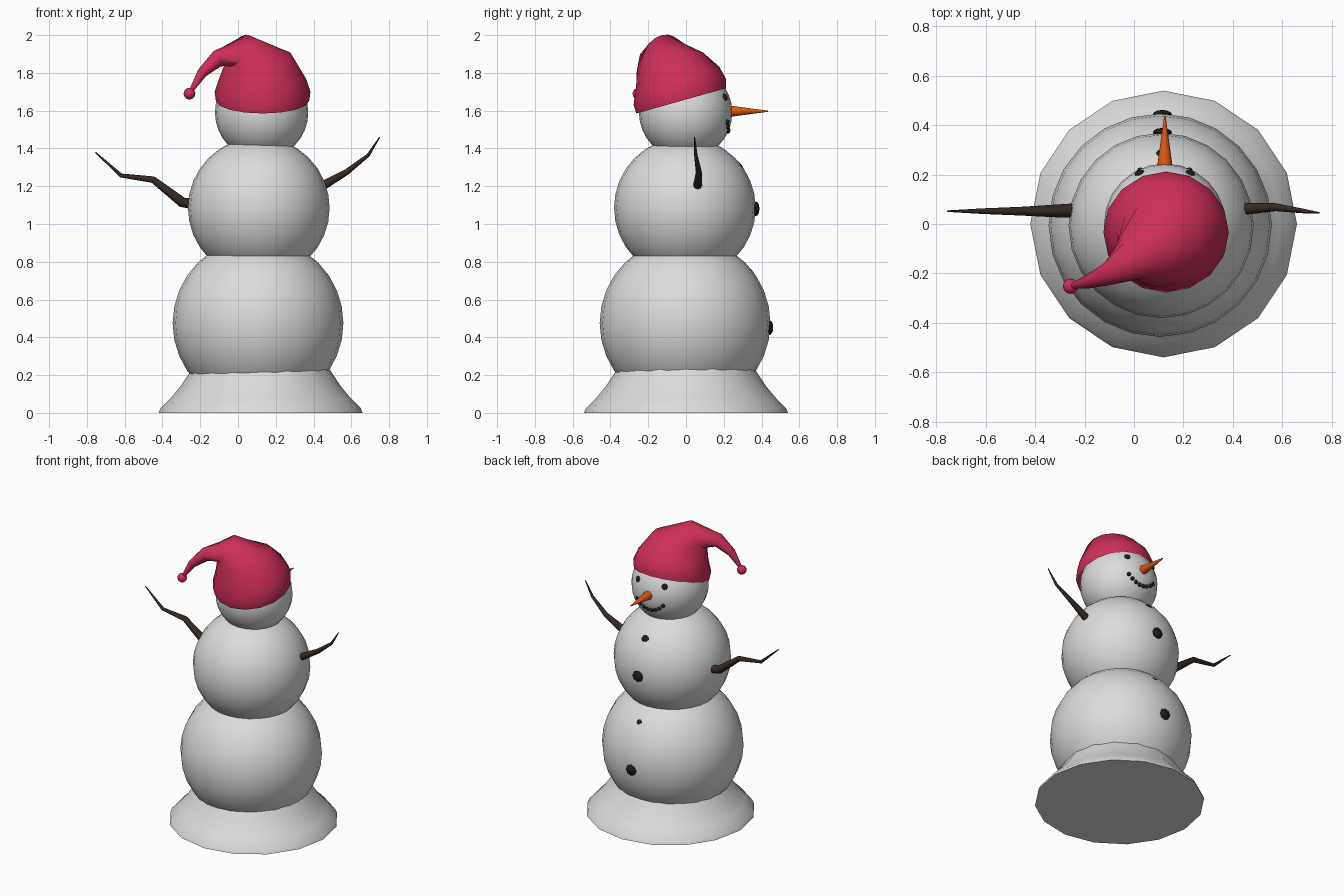
import bpy, bmesh, math
from mathutils import Vector, Matrix

if "Cube" in bpy.data.objects:
    bpy.data.objects.remove(bpy.data.objects["Cube"])


def material(name, rgb):
    m = bpy.data.materials.new(name)
    m.diffuse_color = (*rgb, 1)
    m.use_nodes = True
    m.node_tree.nodes["Principled BSDF"].inputs["Base Color"].default_value = m.diffuse_color
    return m


SNOW = material("snow white", (0.72, 0.72, 0.72))
RED = material("hat crimson", (0.62, 0.028, 0.10))
ORANGE = material("carrot orange", (0.74, 0.10, 0.006))
BARK = material("branch brown", (0.04, 0.022, 0.016))
COAL = material("coal black", (0.012, 0.012, 0.012))


def finish(name, bm, mat, smooth=True):
    bmesh.ops.recalc_face_normals(bm, faces=bm.faces)
    me = bpy.data.meshes.new(name)
    bm.to_mesh(me)
    bm.free()
    ob = bpy.data.objects.new(name, me)
    bpy.context.collection.objects.link(ob)
    me.materials.append(mat)
    if smooth:
        bpy.ops.object.select_all(action='DESELECT')
        ob.select_set(True)
        bpy.context.view_layer.objects.active = ob
        bpy.ops.object.shade_smooth_by_angle(angle=math.radians(50))
    return ob


def ball(name, center, r, mat, seg=24, rings=16, depth=None, direction=None):
    """Sphere, or a pebble flattened to depth along a direction."""
    bm = bmesh.new()
    bmesh.ops.create_uvsphere(bm, u_segments=seg, v_segments=rings, radius=r)
    m = Matrix.Translation(center)
    if direction:
        rot = Vector(direction).to_track_quat('Z', 'Y').to_matrix().to_4x4()
        m = m @ rot @ Matrix.Diagonal((1, 1, depth / r, 1))
    bmesh.ops.transform(bm, matrix=m, verts=bm.verts)
    return finish(name, bm, mat)


def loft(name, rings, mat, sides, cap_start=True, cap_end=True):
    """Skin over circles given as (center, normal, radius)."""
    bm = bmesh.new()
    loops = []
    for c, n, r in rings:
        n = Vector(n).normalized()
        u = Vector((0, 1, 0)) if abs(n.y) < 0.9 else Vector((1, 0, 0))
        u = (u - n * u.dot(n)).normalized()
        v = n.cross(u)
        loops.append([bm.verts.new(Vector(c) + r * (u * math.cos(a) + v * math.sin(a)))
                      for a in (2 * math.pi * i / sides for i in range(sides))])
    for a, b in zip(loops, loops[1:]):
        for i in range(sides):
            j = (i + 1) % sides
            bm.faces.new((a[i], a[j], b[j], b[i]))
    if cap_start:
        bm.faces.new(loops[0][::-1])
    if cap_end:
        bm.faces.new(loops[-1])
    return finish(name, bm, mat)


# Flared snow base
X = 0.115
base = [(0, 0.54), (0.025, 0.53), (0.08, 0.475), (0.14, 0.425), (0.2, 0.385), (0.24, 0.36)]
loft("snow_base", [((0.12, 0, z), (0, 0, 1), r) for z, r in base], SNOW, 16)

# Three stacked snowballs
ball("lower_snowball", (0.106, -0.005, 0.475), 0.452, SNOW)
ball("middle_snowball", (0.11, -0.006, 1.085), 0.375, SNOW)
HEAD = Vector((0.125, -0.002, 1.59))
ball("head", HEAD, 0.247, SNOW)

# Floppy hat, swept from the tilted rim to the drooping tip
loft("hat", [
    ((0.13, -0.025, 1.652), (0, -0.27, 0.96), 0.247),
    ((0.13, -0.033, 1.70), (0, -0.27, 0.96), 0.254),
    ((0.13, -0.045, 1.77), (0, -0.27, 0.96), 0.23),
    ((0.10, -0.075, 1.868), (-0.21, -0.15, 0.96), 0.182),
    ((0.0, -0.13, 1.918), (-0.7, -0.4, 0.5), 0.10),
    ((-0.11, -0.205, 1.875), (-0.85, -0.35, -0.4), 0.045),
    ((-0.19, -0.235, 1.80), (-0.6, -0.2, -0.75), 0.027),
    ((-0.245, -0.25, 1.71), (-0.4, -0.1, -0.9), 0.012),
], RED, 16, cap_start=False)
ball("hat_bobble", (-0.257, -0.252, 1.69), 0.031, RED, 12, 8)

# Carrot nose
loft("nose", [((0.125, 0.2, 1.597), (0, 1, 0), 0.034),
              ((0.125, 0.25, 1.597), (0, 1, 0), 0.029),
              ((0.125, 0.435, 1.597), (0, 1, 0), 0.003)], ORANGE, 10)

# Eyes
for side, label in ((-1, "left"), (1, "right")):
    d = Vector((side * 0.102, 0.205, 0.08)).normalized()
    ball(label + "_eye", HEAD + d * 0.245, 0.02, COAL, 8, 6, 0.013, d)

# Mouth pebbles along a smile
for i in range(8):
    t = -1 + 2 * i / 7
    d = Vector((t * 0.1, 0.22, -0.097 + 0.047 * t * t)).normalized()
    ball("mouth_pebble", HEAD + d * 0.244, 0.014, COAL, 8, 6)

# Coal buttons
for y, z, cz in ((0.277, 1.305, 1.085), (0.37, 1.08, 1.085), (0.337, 0.74, 0.475), (0.443, 0.45, 0.475)):
    ball("button", (X, y, z), 0.039, COAL, 8, 6, 0.019, (0, y, z - cz))


# Twig arms
def twig(name, pts, radii):
    pts = [Vector(p) for p in pts]
    rings = []
    for i, p in enumerate(pts):
        n = pts[min(i + 1, len(pts) - 1)] - pts[max(i - 1, 0)]
        rings.append((p, n, radii[i]))
    loft(name, rings, BARK, 8)


twig("left_arm", [(-0.22, 0.055, 1.105), (-0.295, 0.053, 1.115), (-0.45, 0.052, 1.235),
                  (-0.62, 0.052, 1.257), (-0.755, 0.052, 1.38)], [0.03, 0.027, 0.018, 0.011, 0.003])
twig("right_arm", [(0.43, 0.06, 1.195), (0.47, 0.063, 1.215), (0.575, 0.068, 1.275),
                   (0.69, 0.052, 1.365), (0.75, 0.045, 1.46)], [0.025, 0.023, 0.016, 0.009, 0.003])
